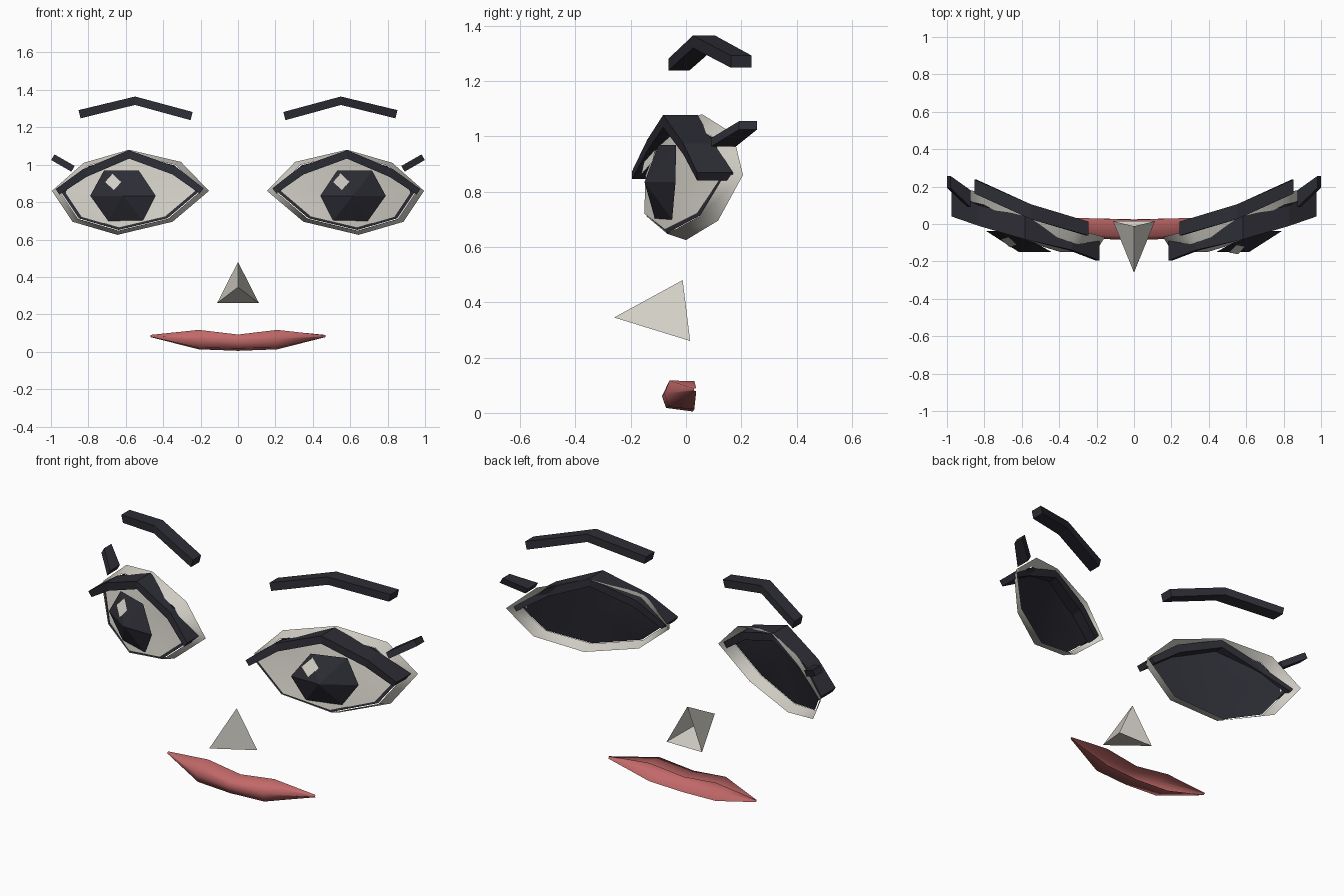
import bpy, bmesh
from mathutils import Vector

if "Cube" in bpy.data.objects:
    bpy.data.objects.remove(bpy.data.objects["Cube"])


def material(name, rgb):
    m = bpy.data.materials.new(name)
    m.diffuse_color = (*rgb, 1)
    m.use_nodes = True
    m.node_tree.nodes["Principled BSDF"].inputs["Base Color"].default_value = m.diffuse_color
    return m


DARK = material("charcoal", (0.026, 0.026, 0.036))
PALE = material("warm white", (0.64, 0.62, 0.56))
PINK = material("lip pink", (0.54, 0.14, 0.14))


def build(name, verts, faces, mat, smooth=False):
    """Make an object, then give it consistent normals."""
    me = bpy.data.meshes.new(name)
    me.from_pydata([tuple(v) for v in verts], [], faces)
    bm = bmesh.new()
    bm.from_mesh(me)
    bmesh.ops.remove_doubles(bm, verts=bm.verts, dist=1e-4)
    bmesh.ops.recalc_face_normals(bm, faces=bm.faces)
    for f in bm.faces:
        f.smooth = smooth
    bm.to_mesh(me)
    bm.free()
    me.materials.append(mat)
    ob = bpy.data.objects.new(name, me)
    bpy.context.collection.objects.link(ob)
    return ob


def strip(name, path, side, depths, thicks, mat):
    """Sweep a rectangle along a path: depth in y, thickness in the xz plane."""
    pts = [Vector(p) for p in path]
    verts, faces, n = [], [], len(pts)
    for i, p in enumerate(pts):
        t = pts[min(i + 1, n - 1)] - pts[max(i - 1, 0)]
        up = Vector((-t.z, 0, t.x)).normalized() * thicks[i] / 2
        dy = Vector((0, depths[i] / 2, 0))
        verts += [p - dy - up, p + dy - up, p + dy + up, p - dy + up]
    for i in range(n - 1):
        for k in range(4):
            a, b = i * 4 + k, i * 4 + (k + 1) % 4
            faces.append((a, b, b + 4, a + 4))
    faces += [(0, 1, 2, 3), tuple(range(4 * n - 4, 4 * n))]
    return build(name, [(v.x * side, v.y, v.z) for v in verts], faces, mat)


def fan(name, ring, centre, side, mat, smooth=False):
    """Shallow cone: a ring of points joined to a centre point."""
    n = len(ring)
    verts = [(x * side, y, z) for x, y, z in [*ring, centre]]
    return build(name, verts, [(i, (i + 1) % n, n) for i in range(n)], mat, smooth)


# Outer rim of the eyelid, from the inner corner over the top
RIM = [(.155, -.07, .86), (.305, -.03, 1.015), (.583, .058, 1.08), (.825, .17, 1.01),
       (.995, .206, .86), (.885, .116, .695), (.645, 0, .625), (.35, -.075, .695)]
IRIS = [(.44, -.15, .834), (.53, -.10, .968), (.717, -.036, .968),
        (.79, -.038, .834), (.695, -.05, .70), (.508, -.112, .70)]


def inset(s, dy):
    """Rim scaled about the eye centre and shifted in y."""
    return [(.59 + (x - .59) * s, y + dy, .853 + (z - .853) * s) for x, y, z in RIM]


for side, label in ((1, "right"), (-1, "left")):
    # Eyelid frame: band from the outer rim to the inner opening
    inner = inset(.9, -.068)
    verts = [(x * side, y, z) for x, y, z in RIM + inner]
    build(f"{label}_eyelid", verts,
          [(i, (i + 1) % 8, (i + 1) % 8 + 8, i + 8) for i in range(8)], PALE, True)

    # Dark liner disc behind the eye white
    fan(f"{label}_eye_liner", inset(.885, -.066), (.59, -.045, .853), side, DARK, True)
    fan(f"{label}_eye_white", inset(.835, -.076), (.59, -.062, .853), side, PALE, True)

    # Iris and its glint, which sits on the viewer's left in both eyes
    fan(f"{label}_iris", IRIS, (.615, -.15, .834), side, DARK)
    gx, gz = (.552, .907) if side > 0 else (-.667, .907)
    glint = []
    for dx, dz in ((-.046, 0), (-.004, .047), (.043, .002), (.004, -.045)):
        x, z = gx + dx, gz + dz
        y = -.158 + .342 * (abs(x) - .615) + .59 * (z - .834)
        glint.append((x, y, z))
    build(f"{label}_glint", glint, [(0, 1, 2, 3)], PALE)

    # Upper lash line, wing lash and eyebrow
    strip(f"{label}_upper_lash",
          [(.195, -.135, .86), (.34, -.085, .968), (.583, -.02, 1.055),
           (.82, .045, .955), (.965, .105, .855)],
          side, (.12, .11, .125, .11, .13), (.035, .045, .045, .045, .035), DARK)
    strip(f"{label}_wing_lash", [(.882, .135, .978), (.99, .225, 1.04)],
          side, (.09, .065), (.035, .035), DARK)
    strip(f"{label}_eyebrow",
          [(.248, -.025, 1.26), (.55, .065, 1.342), (.847, .2, 1.27)],
          side, (.075, .08, .075), (.045, .045, .045), DARK)

# Nose: three-sided pyramid, open at the back
build("nose", [(0, -.012, .48), (-.112, .015, .26), (.112, .015, .26), (0, -.26, .345)],
      [(0, 1, 3), (0, 3, 2), (1, 2, 3)], PALE)

# Lips: y/z profiles across the mouth, pinched at the corners, open at the back
CENTRE = [(.022, .09), (-.07, .092), (-.087, .06), (-.072, .018), (.025, .005)]
BOW = [(.03, .115), (-.06, .117), (-.078, .07), (-.062, .022), (.03, .013)]
CORNER = [(.037, .09), (.03, .088), (.028, .084), (.03, .08), (.037, .078)]
columns = [(-.467, CORNER), (-.21, BOW), (0, CENTRE), (.21, BOW), (.467, CORNER)]
verts = [(x, y, z) for x, prof in columns for y, z in prof]
faces = [(c * 5 + r, c * 5 + r + 1, c * 5 + r + 6, c * 5 + r + 5)
         for c in range(4) for r in range(4)]
build("lips", verts, faces, PINK, True)
